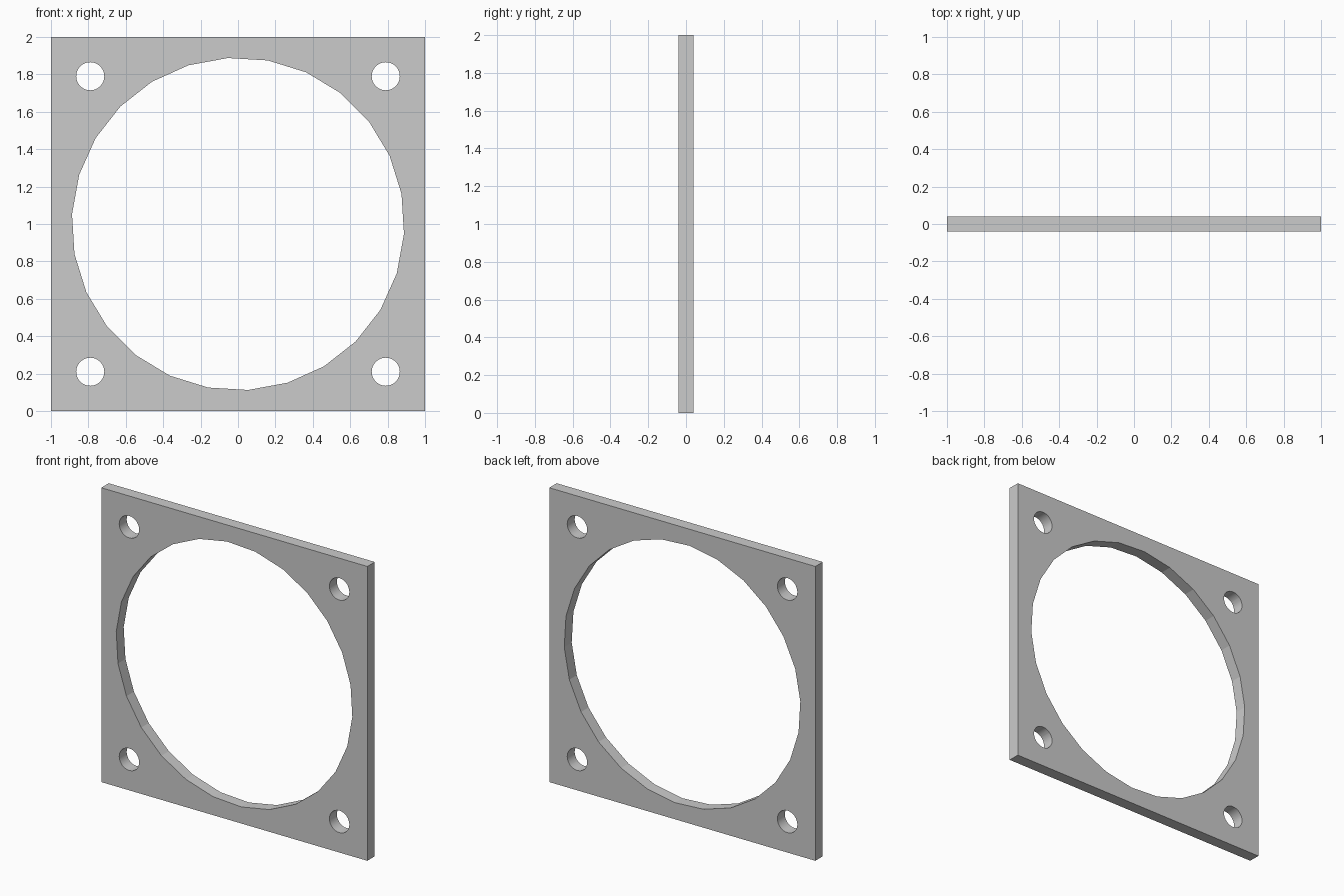
import bpy
from math import radians

if "Cube" in bpy.data.objects:
    bpy.data.objects.remove(bpy.data.objects["Cube"])

HALF = 0.04  # half of the plate thickness


def cutter(name, x, z, radius, sides, turn=0):
    """Cylinder along y, used to drill a hole through the plate."""
    bpy.ops.mesh.primitive_cylinder_add(
        vertices=sides, radius=radius, depth=0.4,
        location=(x, 0, z), rotation=(radians(90), 0, 0))
    ob = bpy.context.object
    ob.name = name
    ob.rotation_euler.rotate_axis('Z', radians(turn))
    ob.hide_render = True
    return ob


# Square plate
bpy.ops.mesh.primitive_cube_add(size=1, location=(0, 0, 1))
plate = bpy.context.object
plate.name = "mounting_plate"
plate.scale = (2, 2 * HALF, 2)
bpy.ops.object.transform_apply(location=True, rotation=False, scale=True)

# Large faceted opening and four round screw holes
cutters = [cutter("opening_cutter", 0, 1, 0.889, 26, 3.5)]
for x in (-0.79, 0.79):
    for z in (0.21, 1.79):
        cutters.append(cutter("screw_hole_cutter", x, z, 0.075, 32))

# Drill every hole, then discard the cutters
bpy.ops.object.select_all(action='DESELECT')
bpy.context.view_layer.objects.active = plate
plate.select_set(True)
for c in cutters:
    mod = plate.modifiers.new("drill", 'BOOLEAN')
    mod.operation = 'DIFFERENCE'
    mod.solver = 'EXACT'
    mod.object = c
    bpy.ops.object.modifier_apply(modifier=mod.name)
    bpy.data.objects.remove(c)

# Round off the shading of the small holes, keep the opening's facets flat
bpy.ops.object.shade_smooth_by_angle(angle=radians(12))
